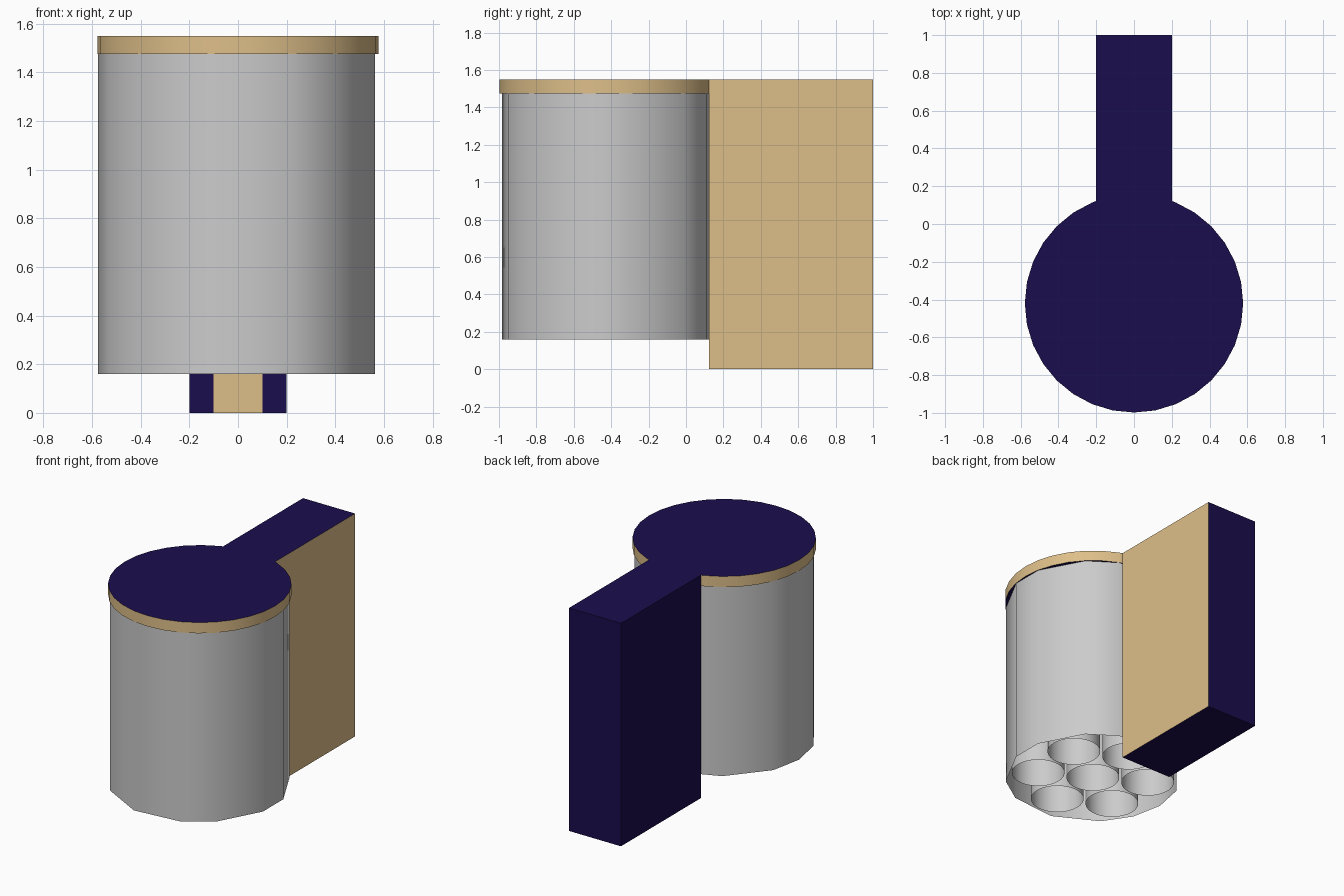
import bpy, bmesh
from math import cos, sin, radians, pi

if "Cube" in bpy.data.objects:
    bpy.data.objects.remove(bpy.data.objects["Cube"])

CY = -0.42            # centre line of the round body
BOTTOM, RIM, TOP = 0.16, 1.475, 1.55


def material(name, rgb):
    m = bpy.data.materials.new(name)
    m.diffuse_color = (*rgb, 1)
    m.use_nodes = True
    m.node_tree.nodes["Principled BSDF"].inputs["Base Color"].default_value = m.diffuse_color
    return m


navy = material("navy", (0.011, 0.004, 0.074))
tan = material("tan", (0.73, 0.52, 0.25))


def finish(bm, name, mats=(), smooth=None):
    me = bpy.data.meshes.new(name)
    bm.to_mesh(me)
    bm.free()
    ob = bpy.data.objects.new(name, me)
    bpy.context.collection.objects.link(ob)
    for m in mats:
        me.materials.append(m)
    if smooth:
        bpy.ops.object.select_all(action='DESELECT')
        ob.select_set(True)
        bpy.context.view_layer.objects.active = ob
        bpy.ops.object.shade_smooth_by_angle(angle=radians(smooth))
    return ob


def wall(bm, pts, z0, z1, caps=False):
    """Extrude an outline straight up, open-ended unless caps is set."""
    lo = [bm.verts.new((x, y, z0)) for x, y in pts]
    hi = [bm.verts.new((x, y, z1)) for x, y in pts]
    n = len(pts)
    for i in range(n):
        j = (i + 1) % n
        bm.faces.new((lo[i], lo[j], hi[j], hi[i]))
    if caps:
        bm.faces.new(lo[::-1])
        bm.faces.new(hi)


def ring(r, angles, cx=0.0, cy=CY):
    return [(cx + r * cos(a), cy + r * sin(a)) for a in angles]


# Outer shell, simplified to thirteen uneven sides
steps = [1, 4, 6, 9, 11, 14, 16, 18, 20, 23, 26, 28, 31]
bm = bmesh.new()
wall(bm, ring(0.575, [i * pi / 16 for i in steps]), BOTTOM, RIM)
finish(bm, "body_shell", smooth=40)

# Seven tubes packed inside the shell, open at the bottom
centres = [(0.0, CY)] + ring(0.365, [radians(30 + 60 * k) for k in range(6)])
for k, (cx, cy) in enumerate(centres):
    bm = bmesh.new()
    wall(bm, ring(0.173, [i * pi / 16 for i in range(32)], cx, cy), BOTTOM, RIM)
    finish(bm, f"tube_{k}", smooth=40)

# Round lid, cut flat where it meets the handle
outline = [(0.2, 0.122), (-0.2, 0.122)]
outline += [(x, y) for x, y in ring(0.578, [i * pi / 16 for i in range(10, 39)])
            if not (abs(x) < 0.2 and y > 0)]
bm = bmesh.new()
wall(bm, outline, RIM, TOP, caps=True)
bm.normal_update()
for f in bm.faces:
    f.material_index = 1 if abs(f.normal.z) < 0.5 else 0
finish(bm, "lid", (navy, tan), smooth=30)

# Tall slab handle with a tan right side and a tan strip on the front
bm = bmesh.new()
wall(bm, [(-0.2, 0.122), (0.2, 0.122), (0.2, 1), (-0.2, 1)], 0, TOP, caps=True)
for x in (-0.1, 0.1):
    bmesh.ops.bisect_plane(bm, geom=bm.verts[:] + bm.edges[:] + bm.faces[:],
                           plane_co=(x, 0, 0), plane_no=(1, 0, 0))
bm.normal_update()
for f in bm.faces:
    strip = f.normal.y < -0.5 and abs(f.calc_center_median().x) < 0.1
    f.material_index = 1 if f.normal.x > 0.5 or strip else 0
finish(bm, "handle", (navy, tan))
